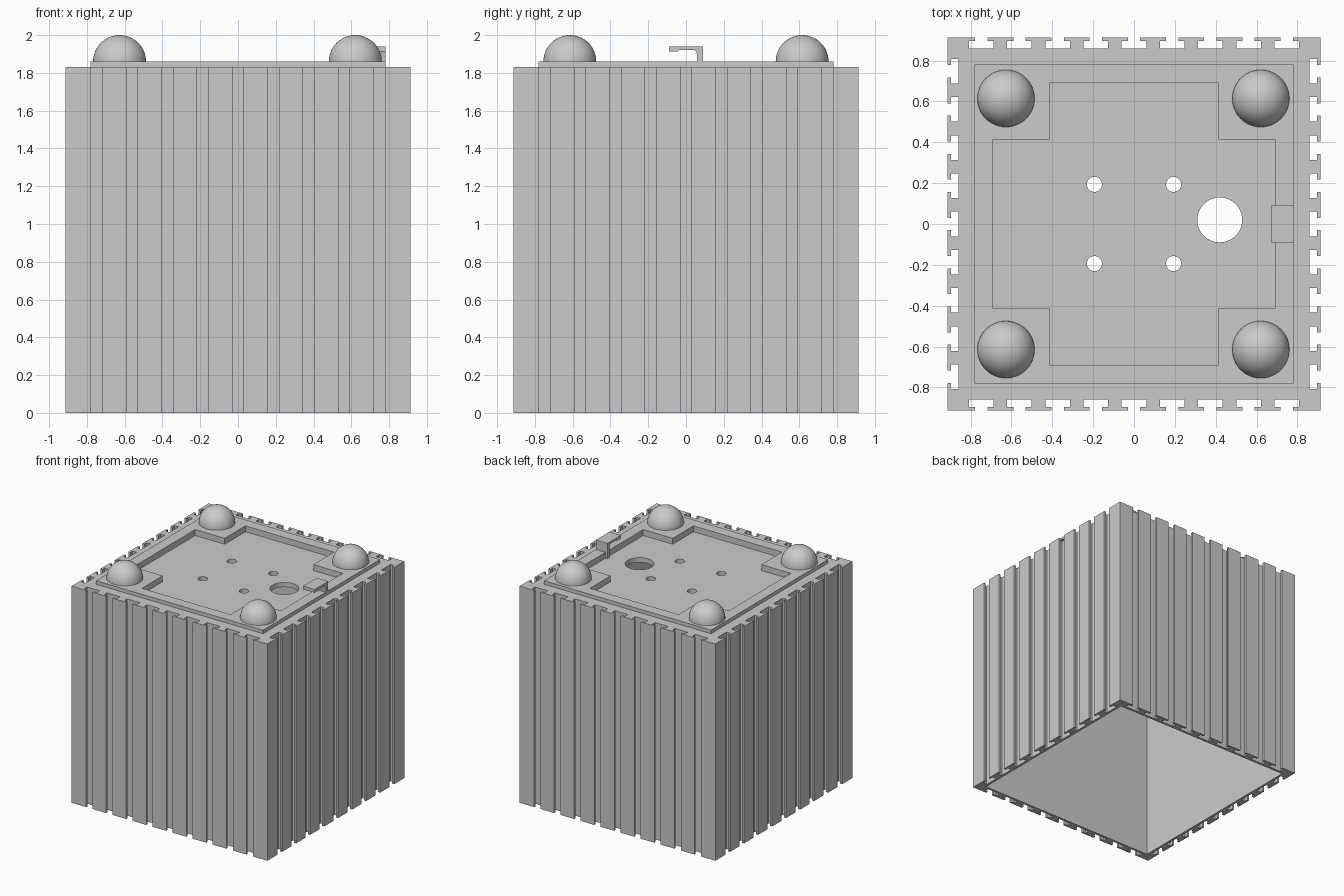
import bpy, bmesh, math
from mathutils import Matrix

cube = bpy.data.objects.get("Cube")
if cube:
    bpy.data.objects.remove(cube, do_unlink=True)

grey = bpy.data.materials.new("plain grey")
grey.use_nodes = True
colour = (0.6, 0.6, 0.6, 1)
grey.diffuse_color = colour
grey.node_tree.nodes["Principled BSDF"].inputs["Base Color"].default_value = colour

HALF, INNER, TOP = 0.914, 0.84, 1.83


def square(h):
    return [(-h, -h), (h, -h), (h, h), (-h, h)]


def circle(x, y, r, n=48):
    return [(x + r * math.cos(math.tau * i / n), y + r * math.sin(math.tau * i / n))
            for i in range(n)]


def four_sides(side):
    """Repeat a run of points along the front edge around all four sides."""
    pts = []
    for quarter in range(4):
        for x, y in side:
            for _ in range(quarter):
                x, y = -y, x
            pts.append((x, y))
    return pts


def slab(name, loops, z0, z1, turn=None):
    """Fill the first loop, with the others as holes, and extrude it."""
    curve = bpy.data.curves.new(name, 'CURVE')
    curve.dimensions = '2D'
    curve.fill_mode = 'BOTH'
    curve.extrude = (z1 - z0) / 2
    for loop in loops:
        spline = curve.splines.new('POLY')
        spline.points.add(len(loop) - 1)
        for point, (x, y) in zip(spline.points, loop):
            point.co = (x, y, 0, 1)
        spline.use_cyclic_u = True
    helper = bpy.data.objects.new(name + " outline", curve)
    bpy.context.collection.objects.link(helper)
    graph = bpy.context.evaluated_depsgraph_get()
    mesh = bpy.data.meshes.new_from_object(helper.evaluated_get(graph))
    bpy.data.objects.remove(helper, do_unlink=True)
    mesh.transform(Matrix.Translation((0, 0, (z0 + z1) / 2)))
    if turn:
        mesh.transform(turn)
    bm = bmesh.new()
    bm.from_mesh(mesh)
    bmesh.ops.remove_doubles(bm, verts=bm.verts, dist=1e-5)
    bmesh.ops.recalc_face_normals(bm, faces=bm.faces)
    return finish(name, bm, mesh)


def finish(name, bm, mesh):
    bm.to_mesh(mesh)
    bm.free()
    mesh.name = name
    mesh.materials.clear()
    mesh.materials.append(grey)
    obj = bpy.data.objects.new(name, mesh)
    bpy.context.collection.objects.link(obj)
    bpy.ops.object.select_all(action='DESELECT')
    obj.select_set(True)
    bpy.context.view_layer.objects.active = obj
    bpy.ops.object.shade_smooth_by_angle(angle=math.radians(30))
    return obj


# Outer wall: T-shaped slots run the full height of every side
lip, back = HALF - 0.018, HALF - 0.054
side = [(-HALF, -HALF)]
for i in range(-4, 5):
    c = i * 0.187
    side += [(c - 0.03, -HALF), (c - 0.03, -lip), (c - 0.06, -lip), (c - 0.06, -back),
             (c + 0.06, -back), (c + 0.06, -lip), (c + 0.03, -lip), (c + 0.03, -HALF)]
slab("slotted_wall", [four_sides(side), square(INNER)], 0, TOP)

# Lid: a raised plate around a cross-shaped recess
cross = four_sides([(-0.414, -0.414), (-0.414, -0.69), (0.414, -0.69)])
slab("lid_base", [square(INNER), cross], 1.77, TOP)
slab("lid_plate", [square(0.78), cross], TOP, 1.86)

# Recess floor with four screw holes and one cable hole
holes = [circle(x, y, 0.037, 32) for x in (-0.194, 0.194) for y in (-0.194, 0.194)]
holes.append(circle(0.42, 0.02, 0.11))
slab("recess_floor", [cross] + holes, 1.77, 1.81)

# Domed feet on the four corners
for sx, x in (("right", -0.627), ("left", 0.621)):
    for sy, y in (("front", -0.615), ("back", 0.615)):
        bm = bmesh.new()
        bmesh.ops.create_uvsphere(bm, u_segments=48, v_segments=32, radius=0.14)
        bmesh.ops.delete(bm, geom=[v for v in bm.verts if v.co.z < -0.001], context='VERTS')
        bmesh.ops.translate(bm, verts=bm.verts, vec=(x, y, 1.86))
        finish(f"{sy}_{sx}_dome", bm, bpy.data.meshes.new("dome"))

# Cable clip: a hooked strip lying along the left edge of the lid
hook = [(0.09, 1.81), (0.09, 1.94), (-0.09, 1.94), (-0.09, 1.912), (-0.045, 1.912),
        (-0.035, 1.922), (0.04, 1.922), (0.053, 1.916), (0.058, 1.904), (0.058, 1.81)]
to_x = Matrix(((0, 0, 1, 0), (1, 0, 0, 0), (0, 1, 0, 0), (0, 0, 0, 1)))
slab("cable_clip", [hook], 0.672, 0.78, to_x)
